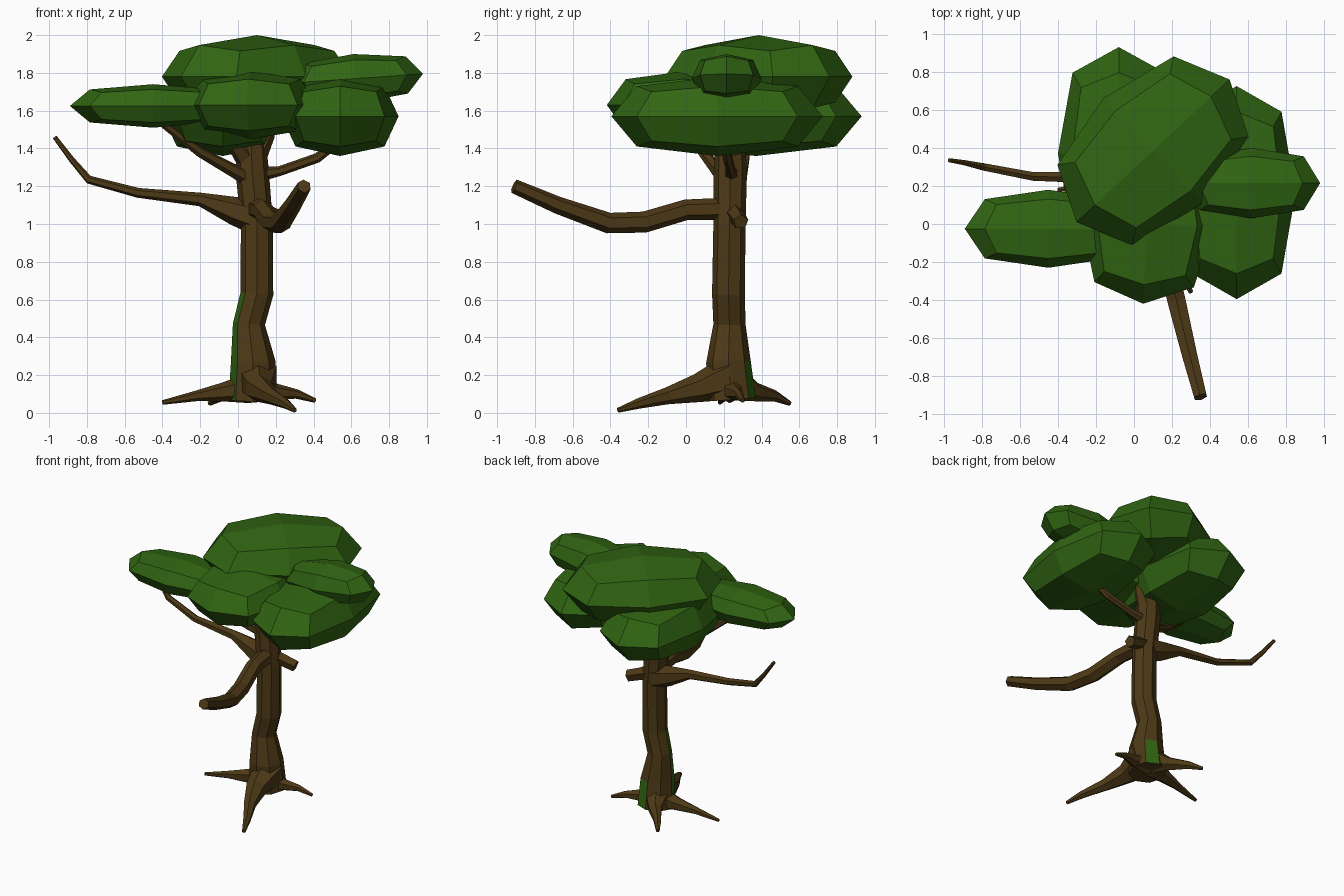
import bpy, bmesh, math
from mathutils import Vector

if "Cube" in bpy.data.objects:
    bpy.data.objects.remove(bpy.data.objects["Cube"], do_unlink=True)


def material(name, rgb):
    m = bpy.data.materials.new(name)
    m.use_nodes = True
    m.diffuse_color = (*rgb, 1)
    m.node_tree.nodes["Principled BSDF"].inputs["Base Color"].default_value = (*rgb, 1)
    return m


bark = material("bark_brown", (0.075, 0.041, 0.008))
leaf = material("leaf_green", (0.030, 0.130, 0.006))


def finish(name, bm, *mats):
    bmesh.ops.recalc_face_normals(bm, faces=bm.faces)
    mesh = bpy.data.meshes.new(name)
    bm.to_mesh(mesh)
    bm.free()
    for m in mats:
        mesh.materials.append(m)
    ob = bpy.data.objects.new(name, mesh)
    bpy.context.collection.objects.link(ob)
    return ob


def limb(name, path, sides=6):
    """Tapered faceted tube through (x, y, z, radius) points."""
    bm = bmesh.new()
    pts = [Vector(p[:3]) for p in path]
    whole = (pts[-1] - pts[0]).normalized()
    ref = Vector((1, 0, 0)) if abs(whole.z) > 0.8 else Vector((0, 0, 1))
    rings = []
    for i, p in enumerate(pts):
        t = (pts[min(i + 1, len(pts) - 1)] - pts[max(i - 1, 0)]).normalized()
        side = t.cross(ref).normalized()
        up = side.cross(t)
        ring = []
        for k in range(sides):
            a = math.tau * k / sides
            ring.append(bm.verts.new(p + (up * math.cos(a) + side * math.sin(a)) * path[i][3]))
        rings.append(ring)
    for a, b in zip(rings, rings[1:]):
        for k in range(sides):
            n = (k + 1) % sides
            bm.faces.new((a[k], a[n], b[n], b[k]))
    bm.faces.new(rings[0])
    bm.faces.new(rings[-1])
    return finish(name, bm, bark, leaf)


def leaf_clump(name, centre, half, turn=0, tilt=0):
    """Rounded box of 24 flat quads."""
    bm = bmesh.new()
    bmesh.ops.create_cube(bm, size=2)
    bmesh.ops.subdivide_edges(bm, edges=bm.edges[:], cuts=1, use_grid_fill=True)
    pull = {1: 1.0, 2: 0.76, 3: 0.62}
    for v in bm.verts:
        f = pull[sum(abs(c) > 0.5 for c in v.co)]
        v.co = Vector([c * f * h for c, h in zip(v.co, half)])
    ob = finish(name, bm, leaf)
    ob.location = centre
    ob.rotation_euler = (0, math.radians(tilt), math.radians(turn))


# Trunk, with moss on the lower right side and a patch low at the back
trunk = limb("trunk", [
    (0.08, 0.24, 0.07, 0.13), (0.08, 0.225, 0.27, 0.118), (0.058, 0.23, 0.47, 0.085),
    (0.1, 0.225, 0.63, 0.087), (0.1, 0.23, 1.0, 0.085), (0.075, 0.235, 1.28, 0.088),
    (0.07, 0.235, 1.42, 0.08)], sides=8)
for face in trunk.data.polygons:
    n, z = face.normal, face.center.z
    side_moss = n.x < -0.8 and n.y < 0 and z < 0.6
    back_moss = n.y > 0.8 and n.x > 0 and z < 0.25
    if side_moss or back_moss:
        face.material_index = 1

# Roots
limb("front_root", [(0.1, 0.24, 0.19, 0.12), (0.11, 0.06, 0.13, 0.075),
                    (0.17, -0.1, 0.09, 0.045), (0.25, -0.25, 0.05, 0.028),
                    (0.3, -0.36, 0.014, 0.013)])
limb("right_root", [(0.06, 0.23, 0.13, 0.08), (-0.08, 0.22, 0.11, 0.05),
                    (-0.22, 0.2, 0.09, 0.028), (-0.4, 0.18, 0.055, 0.012)])
limb("left_root", [(0.1, 0.24, 0.14, 0.09), (0.2, 0.25, 0.11, 0.045),
                   (0.31, 0.28, 0.1, 0.025), (0.41, 0.3, 0.065, 0.012)])
limb("back_root", [(0.06, 0.25, 0.16, 0.1), (0.0, 0.37, 0.11, 0.05),
                   (-0.09, 0.47, 0.09, 0.03), (-0.15, 0.55, 0.05, 0.013)])

# Bare branches
limb("right_branch", [(0.08, 0.235, 1.04, 0.09), (-0.02, 0.24, 1.07, 0.075),
                      (-0.2, 0.245, 1.13, 0.036), (-0.53, 0.25, 1.165, 0.026),
                      (-0.79, 0.3, 1.235, 0.022), (-0.88, 0.32, 1.34, 0.016),
                      (-0.97, 0.335, 1.46, 0.012)])
limb("front_branch", [(0.1, 0.23, 1.08, 0.06), (0.13, 0.0, 1.075, 0.055),
                      (0.18, -0.22, 1.01, 0.056), (0.225, -0.41, 1.005, 0.055),
                      (0.29, -0.68, 1.1, 0.046), (0.35, -0.91, 1.2, 0.038)])
limb("broken_stub", [(0.1, 0.24, 1.07, 0.055), (0.19, 0.27, 1.04, 0.045),
                     (0.28, 0.29, 1.01, 0.042)], sides=5)

# Branches holding the canopy
limb("canopy_branch_right", [(0.08, 0.23, 1.23, 0.05), (-0.02, 0.17, 1.28, 0.036),
                             (-0.2, 0.09, 1.38, 0.027), (-0.45, 0.0, 1.57, 0.018)])
limb("canopy_branch_left", [(0.08, 0.24, 1.26, 0.045), (0.22, 0.24, 1.28, 0.026),
                            (0.42, 0.22, 1.35, 0.026), (0.56, 0.2, 1.46, 0.024)])
for name, x, y in (("fork_right", -0.04, 0.16), ("fork_left", 0.15, 0.25)):
    limb(name, [(0.07, 0.235, 1.32, 0.07), (x, y, 1.47, 0.045), (x, y, 1.6, 0.04)])

# Leaf clumps
leaf_clump("crown_leaves", (0.1, 0.385, 1.78), (0.55, 0.38, 0.22), turn=43)
leaf_clump("back_leaves", (-0.08, 0.37, 1.57), (0.32, 0.56, 0.21))
leaf_clump("left_leaves", (0.54, 0.165, 1.57), (0.31, 0.56, 0.21))
leaf_clump("upper_left_leaves", (0.62, 0.215, 1.77), (0.36, 0.185, 0.13), tilt=-4)
leaf_clump("front_leaves", (0.07, 0.0, 1.63), (0.345, 0.42, 0.18), turn=-3)
leaf_clump("right_leaves", (-0.45, -0.025, 1.625), (0.44, 0.205, 0.115))
